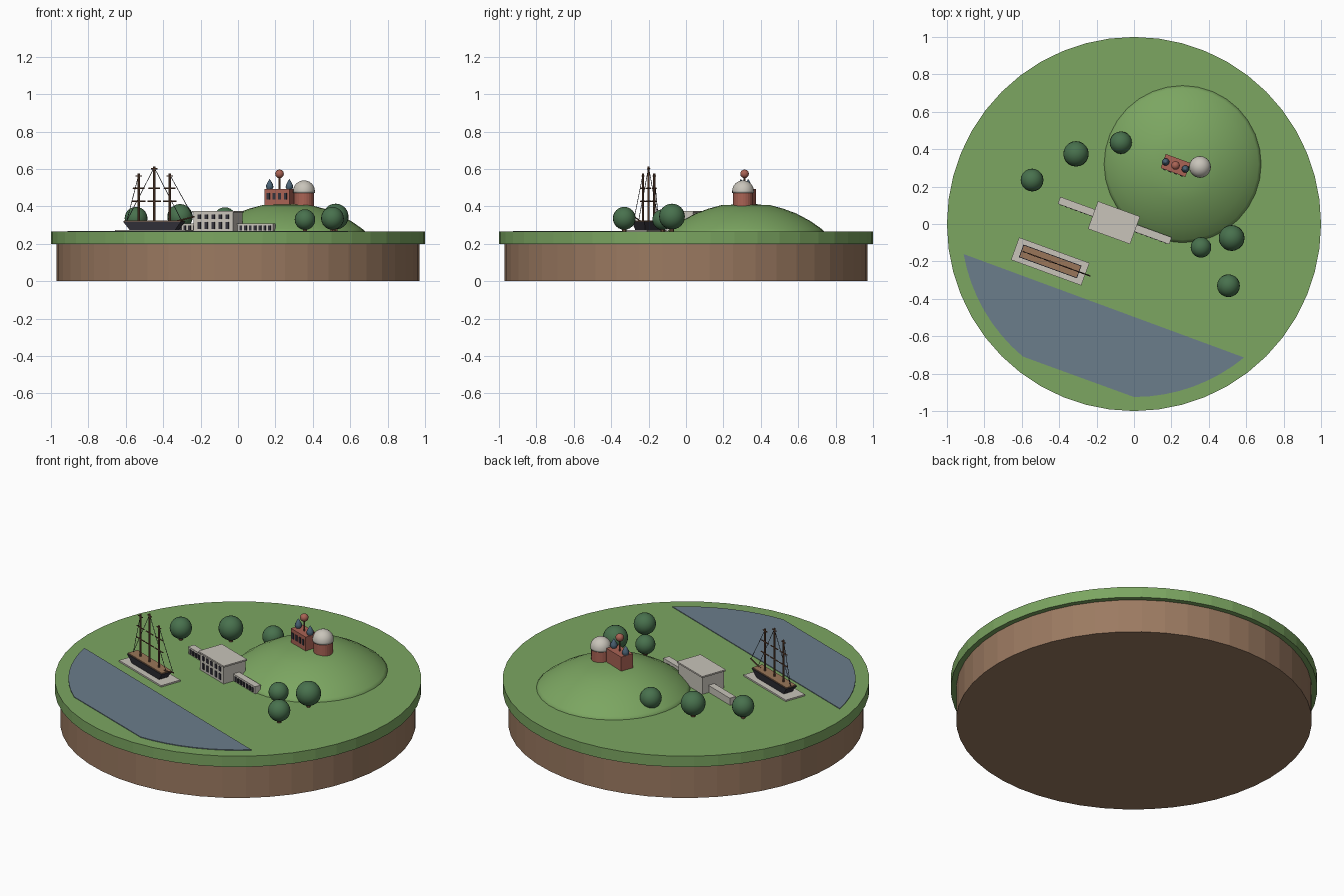
import bpy, bmesh
from math import radians, pi, cos, sin
from mathutils import Matrix, Vector

if "Cube" in bpy.data.objects:
    bpy.data.objects.remove(bpy.data.objects["Cube"])


def material(name, rgb):
    m = bpy.data.materials.new(name)
    m.use_nodes = True
    m.diffuse_color = (*rgb, 1)
    m.node_tree.nodes["Principled BSDF"].inputs["Base Color"].default_value = (*rgb, 1)
    return m


GRASS = material("grass green", (0.20, 0.38, 0.12))
SOIL = material("soil brown", (0.33, 0.195, 0.12))
WATER = material("water blue grey", (0.147, 0.205, 0.26))
LEAF = material("leaf green", (0.065, 0.165, 0.075))
STONE = material("pale stone", (0.58, 0.55, 0.49))
BRICK = material("brick red", (0.40, 0.125, 0.09))
SLATE = material("slate blue", (0.07, 0.125, 0.18))
DARK = material("charcoal", (0.035, 0.033, 0.045))
DECK = material("deck wood", (0.32, 0.18, 0.10))
SPAR = material("spar wood", (0.15, 0.07, 0.04))

GROUND = 0.265
TURN = Matrix.Rotation(radians(-20), 4, "Z")
FLAT = Matrix.Identity(4)


def site(x, y, z=0):
    return Matrix.Translation((x, y, z)) @ TURN


def finish(name, bm, mat, frame=FLAT, smooth=False):
    bmesh.ops.recalc_face_normals(bm, faces=bm.faces)
    bm.transform(frame)
    mesh = bpy.data.meshes.new(name)
    bm.to_mesh(mesh)
    bm.free()
    mesh.materials.append(mat)
    ob = bpy.data.objects.new(name, mesh)
    bpy.context.collection.objects.link(ob)
    for p in mesh.polygons:
        p.use_smooth = smooth
    return ob


def box(name, size, centre, mat, frame=FLAT, flare=1.0):
    """Box whose lower face can be narrowed by flare."""
    bm = bmesh.new()
    bmesh.ops.create_cube(bm, size=1)
    for v in bm.verts:
        k = flare if v.co.z < 0 else 1
        v.co = Vector((v.co.x * size[0] * k, v.co.y * size[1] * k, v.co.z * size[2])) + Vector(centre)
    return finish(name, bm, mat, frame)


def lathe(name, profile, mat, frame=FLAT, steps=24, smooth=False):
    """Spin (radius, z) points around the vertical axis."""
    bm = bmesh.new()
    verts = [bm.verts.new((r, 0, z)) for r, z in profile]
    edges = [bm.edges.new(pair) for pair in zip(verts, verts[1:])]
    bmesh.ops.spin(bm, geom=verts + edges, cent=(0, 0, 0), axis=(0, 0, 1),
                   angle=2 * pi, steps=steps, use_duplicate=False)
    bmesh.ops.remove_doubles(bm, verts=bm.verts, dist=1e-5)
    return finish(name, bm, mat, frame, smooth)


def ball(name, r, centre, mat, frame=FLAT):
    bm = bmesh.new()
    bmesh.ops.create_uvsphere(bm, u_segments=20, v_segments=12, radius=r)
    bm.transform(Matrix.Translation(centre))
    return finish(name, bm, mat, frame, True)


def rod(name, a, b, r, mat, frame=FLAT, sides=6):
    a, b = Vector(a), Vector(b)
    bm = bmesh.new()
    bmesh.ops.create_cone(bm, cap_ends=True, segments=sides, radius1=r, radius2=r, depth=(b - a).length)
    bm.transform(Matrix.Translation((a + b) / 2) @ (b - a).to_track_quat("Z", "Y").to_matrix().to_4x4())
    return finish(name, bm, mat, frame)


def windows(name, count, span, mid, y, z, size, frame):
    """Evenly spaced dark panes on a front wall."""
    for i in range(count):
        x = mid + span * ((i + 0.5) / count - 0.5)
        box(f"{name}_{i + 1}", (size[0], 0.006, size[1]), (x, y, z), DARK, frame)


# Round base of soil under a grass slab
lathe("soil_base", [(0, 0), (0.97, 0), (0.97, 0.2), (0, 0.2)], SOIL, steps=48)
lathe("grass_slab", [(0, 0.2), (1, 0.2), (1, GROUND), (0, GROUND)], GRASS, steps=48)

# River: arc of the shore closed by a straight quay line
bm = bmesh.new()
angles = list(range(190, 231, 5)) + list(range(270, 310, 5)) + [309.5]
rim = [bm.verts.new((0.925 * cos(radians(a)), 0.925 * sin(radians(a)), GROUND)) for a in angles]
face = bm.faces.new(rim)
top = bmesh.ops.extrude_face_region(bm, geom=[face])["geom"]
bmesh.ops.translate(bm, vec=(0, 0, 0.004), verts=[g for g in top if isinstance(g, bmesh.types.BMVert)])
finish("river", bm, WATER)

# Hill
lathe("hill", [(0.42, 0.23), (0.42, GROUND), (0.405, 0.28), (0.345, 0.322), (0.27, 0.362),
               (0.2, 0.388), (0.13, 0.407), (0, 0.412)],
      GRASS, Matrix.Translation((0.26, 0.32, 0)), 32, True)

# Trees
for i, (x, y, r) in enumerate([(-0.545, 0.235, 0.061), (-0.31, 0.375, 0.068), (-0.07, 0.435, 0.06),
                               (0.358, -0.125, 0.055), (0.522, -0.075, 0.069), (0.505, -0.33, 0.061)]):
    crown_z = GROUND + r * 1.17
    rod(f"tree_trunk_{i + 1}", (x, y, GROUND), (x, y, crown_z), 0.012, SPAR)
    ball(f"tree_crown_{i + 1}", r, (x, y, crown_z), LEAF)

# Stone house with two low wings
house = site(-0.107, 0.007, GROUND)
box("house_body", (0.225, 0.145, 0.105), (0, 0, 0.0525), STONE, house)
box("house_roof", (0.24, 0.157, 0.009), (0, 0, 0.107), STONE, house)
windows("house_lower_window", 5, 0.2, 0, -0.0735, 0.033, (0.018, 0.036), house)
windows("house_upper_window", 5, 0.2, 0, -0.0735, 0.08, (0.018, 0.026), house)
for side, name in ((-1, "right"), (1, "left")):
    mid = side * 0.214
    box(f"{name}_wing", (0.204, 0.034, 0.04), (mid, 0.012, 0.02), STONE, house)
    box(f"{name}_wing_roof", (0.206, 0.04, 0.006), (mid, 0.012, 0.041), STONE, house)
    windows(f"{name}_wing_window", 7, 0.19, mid, -0.007, 0.019, (0.014, 0.026), house)

# Observatory: brick block, small domes and a mast ball
hilltop = site(0.222, 0.313)
box("observatory_block", (0.14, 0.08, 0.1), (0, 0, 0.443), BRICK, hilltop)
windows("observatory_window", 4, 0.13, 0, -0.041, 0.455, (0.016, 0.034), hilltop)
for side, name in ((-1, "right"), (1, "left")):
    lathe(f"{name}_small_dome", [(0.014, 0.49), (0.02, 0.503), (0.019, 0.514), (0.01, 0.532), (0, 0.547)],
          SLATE, hilltop @ Matrix.Translation((side * 0.056, 0, 0)), 12, True)
rod("signal_pole", (0, 0, 0.49), (0, 0, 0.575), 0.005, SPAR, hilltop)
ball("signal_ball", 0.023, (0, 0, 0.574), BRICK, hilltop)

# Round tower with a pale dome
tower = Matrix.Translation((0.353, 0.305, 0))
lathe("round_tower", [(0, 0.39), (0.053, 0.39), (0.053, 0.475), (0, 0.475)], BRICK, tower)
dome = [(0.058 * cos(radians(a)), 0.483 + 0.056 * sin(radians(a))) for a in range(0, 91, 15)]
lathe("tower_dome", [(0, 0.473), (0.058, 0.473)] + dome, STONE, tower, 24, True)

# Ship on its stone plinth
ship = site(-0.448, -0.2)
box("ship_plinth", (0.4, 0.128, 0.009), (0, 0, GROUND + 0.0045), STONE, ship)
box("ship_hull", (0.33, 0.072, 0.046), (0, 0, 0.296), DARK, ship, 0.78)
box("ship_deck", (0.322, 0.064, 0.006), (0, 0, 0.322), DECK, ship)
rod("bowsprit", (0.13, 0, 0.322), (0.228, 0, 0.345), 0.004, SPAR, ship)

# Masts with yards
for name, x, height in (("rear", -0.088, 0.575), ("middle", 0, 0.613), ("fore", 0.088, 0.575)):
    rod(f"{name}_mast", (x, 0, 0.32), (x, 0, height), 0.006, SPAR, ship)
    for i, (z, half) in enumerate([(0.427, 0.038), (0.497, 0.033), (height - 0.012, 0.018)]):
        rod(f"{name}_yard_{i + 1}", (x - half, 0, z), (x + half, 0, z), 0.0035, SPAR, ship)

# Rigging
for i, (a, b) in enumerate([((0, 0.608), (-0.155, 0.325)), ((0, 0.608), (0.155, 0.325)),
                            ((0.088, 0.57), (0.222, 0.343)), ((-0.088, 0.57), (-0.155, 0.325))]):
    rod(f"rigging_line_{i + 1}", (a[0], 0, a[1]), (b[0], 0, b[1]), 0.0018, DARK, ship, 4)
